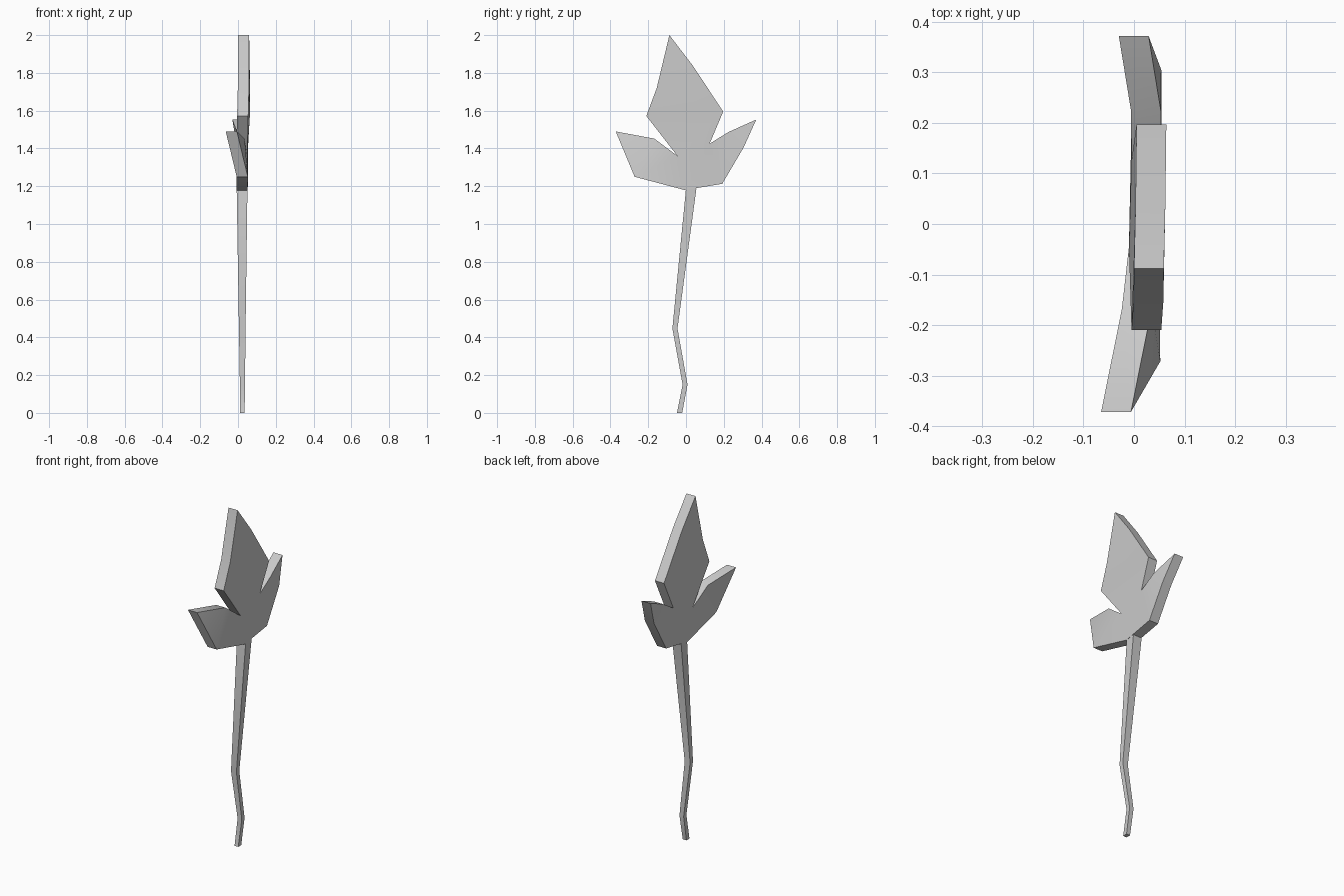
import bpy
import bmesh

if "Cube" in bpy.data.objects:
    bpy.data.objects.remove(bpy.data.objects["Cube"])

T = 0.059  # blade thickness


def make_object(name, bm):
    bmesh.ops.recalc_face_normals(bm, faces=bm.faces)
    me = bpy.data.meshes.new(name)
    bm.to_mesh(me)
    bm.free()
    ob = bpy.data.objects.new(name, me)
    bpy.context.collection.objects.link(ob)
    bpy.ops.object.select_all(action='DESELECT')
    ob.select_set(True)
    bpy.context.view_layer.objects.active = ob
    bpy.ops.object.shade_smooth_by_angle(angle=0.52)
    return ob


# Three-lobed leaf: outline points (back x, y, z), counter-clockwise from the stem
outline = [
    (-0.008, 0.0, 1.178), (-0.008, 0.055, 1.19),
    (-0.005, 0.192, 1.213), (-0.005, 0.305, 1.405),
    (-0.03, 0.372, 1.553), (-0.006, 0.225, 1.487), (-0.005, 0.125, 1.425),
    (0.005, 0.197, 1.595), (0.003, 0.035, 1.84), (0.0, -0.088, 2.0),
    (-0.001, -0.155, 1.72), (-0.005, -0.21, 1.572),
    (-0.01, -0.045, 1.36), (-0.024, -0.168, 1.452),
    (-0.065, -0.372, 1.49), (-0.007, -0.272, 1.25),
]
# Each lobe filled with its own faces so the tips can bend
patches = [
    (0, 1, 6, 12),
    (1, 2, 6), (2, 3, 5, 6), (3, 4, 5),
    (6, 7, 12), (7, 11, 12), (7, 8, 10, 11), (8, 9, 10),
    (0, 12, 15), (12, 13, 15), (13, 14, 15),
]
bm = bmesh.new()
back = [bm.verts.new(p) for p in outline]
front = [bm.verts.new((x + T, y, z)) for x, y, z in outline]
for p in patches:
    bm.faces.new([front[i] for i in p])
    bm.faces.new([back[i] for i in reversed(p)])
n = len(outline)
for i in range(n):
    j = (i + 1) % n
    bm.faces.new((back[i], back[j], front[j], front[i]))
make_object("leaf", bm)

# Kinked, tapering square stem: (x min, x max, y min, y max, z)
sections = [
    (0.011, 0.035, -0.048, -0.02, 0.0),
    (0.010, 0.037, -0.018, 0.008, 0.15),
    (0.005, 0.040, -0.072, -0.045, 0.447),
    (-0.007, 0.050, 0.0, 0.055, 1.187),
]
bm = bmesh.new()
rings = [[bm.verts.new(c) for c in ((a, c0, z), (b, c0, z), (b, c1, z), (a, c1, z))]
         for a, b, c0, c1, z in sections]
for lo, hi in zip(rings, rings[1:]):
    for i in range(4):
        j = (i + 1) % 4
        bm.faces.new((lo[i], lo[j], hi[j], hi[i]))
bm.faces.new(rings[0])
bm.faces.new(rings[-1])
make_object("stem", bm)
